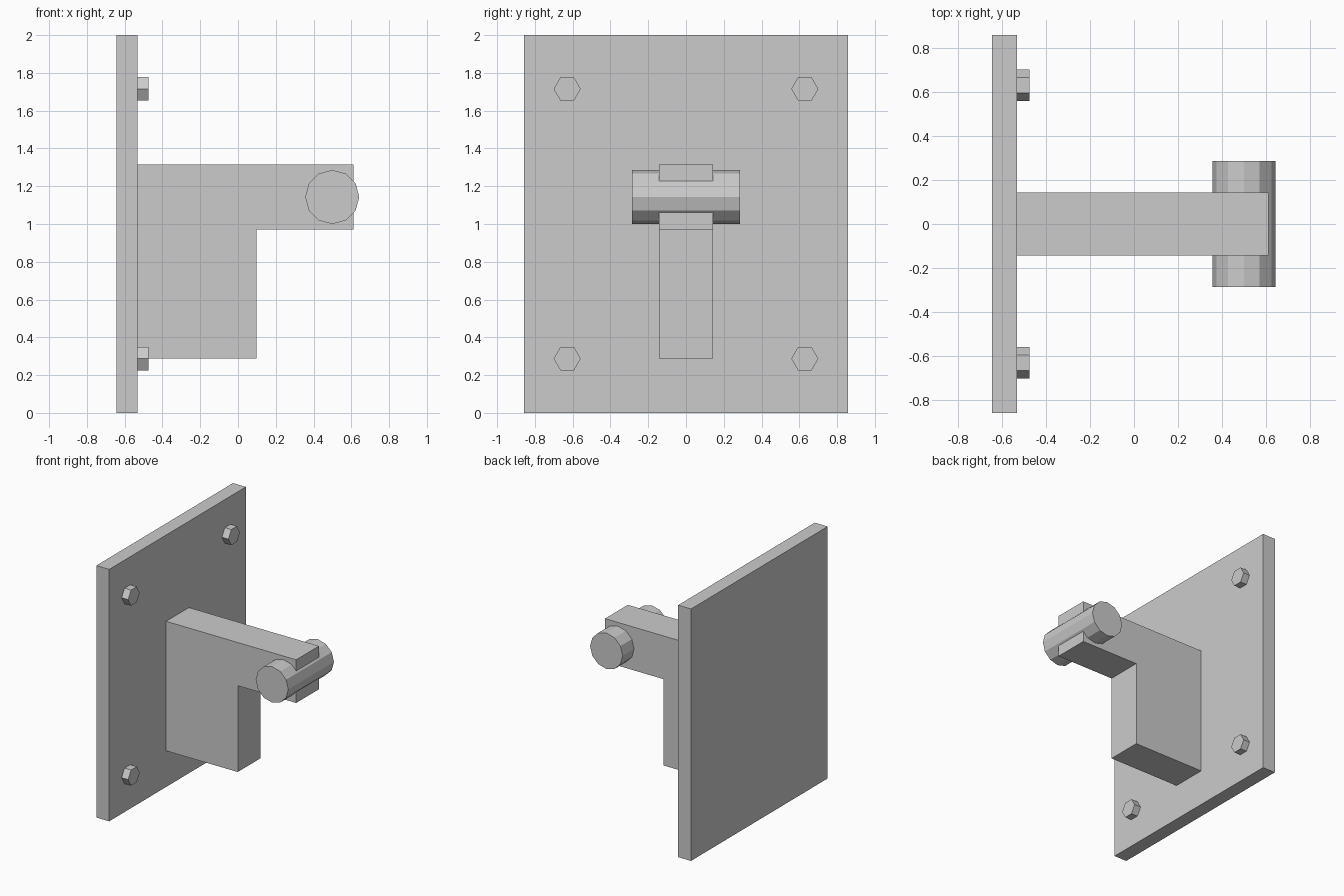
import bpy
import math

if "Cube" in bpy.data.objects:
    bpy.data.objects.remove(bpy.data.objects["Cube"])


def prism(name, profile, axis, lo, hi):
    """Extrude a flat profile along 'x' (profile in y,z) or 'y' (profile in x,z)."""
    def point(p, t):
        return (t, p[0], p[1]) if axis == 'x' else (p[0], t, p[1])
    n = len(profile)
    verts = [point(p, t) for t in (lo, hi) for p in profile]
    faces = [tuple(reversed(range(n))), tuple(range(n, 2 * n))]
    faces += [(i, (i + 1) % n, n + (i + 1) % n, n + i) for i in range(n)]
    if axis == 'y':  # x,z profile is mirrored in handedness
        faces = [tuple(reversed(f)) for f in faces]
    mesh = bpy.data.meshes.new(name)
    mesh.from_pydata(verts, [], faces)
    obj = bpy.data.objects.new(name, mesh)
    bpy.context.collection.objects.link(obj)
    return obj


def polygon(u, v, radius, sides):
    step = 2 * math.pi / sides
    return [(u + radius * math.cos(i * step), v + radius * math.sin(i * step))
            for i in range(sides)]


BACK, FACE = -0.644, -0.531   # wall plate back and front planes

# Wall plate
prism("wall_plate", [(-0.857, 0), (0.857, 0), (0.857, 2), (-0.857, 2)], 'x', BACK, FACE)

# L-shaped bracket: lower block with a projecting arm
prism("bracket_arm", [(FACE, 0.287), (0.098, 0.287), (0.098, 0.972),
                      (0.611, 0.972), (0.611, 1.315), (FACE, 1.315)], 'y', -0.143, 0.143)

# Cross pin through the arm's end
prism("pivot_pin", polygon(0.499, 1.143, 0.143, 12), 'y', -0.286, 0.286)

# Hex bolt heads in the plate corners
for y, side in ((-0.629, "near"), (0.629, "far")):
    for z, level in ((0.287, "lower"), (1.715, "upper")):
        prism(f"bolt_{level}_{side}", polygon(y, z, 0.0715, 6), 'x', FACE, FACE + 0.057)
